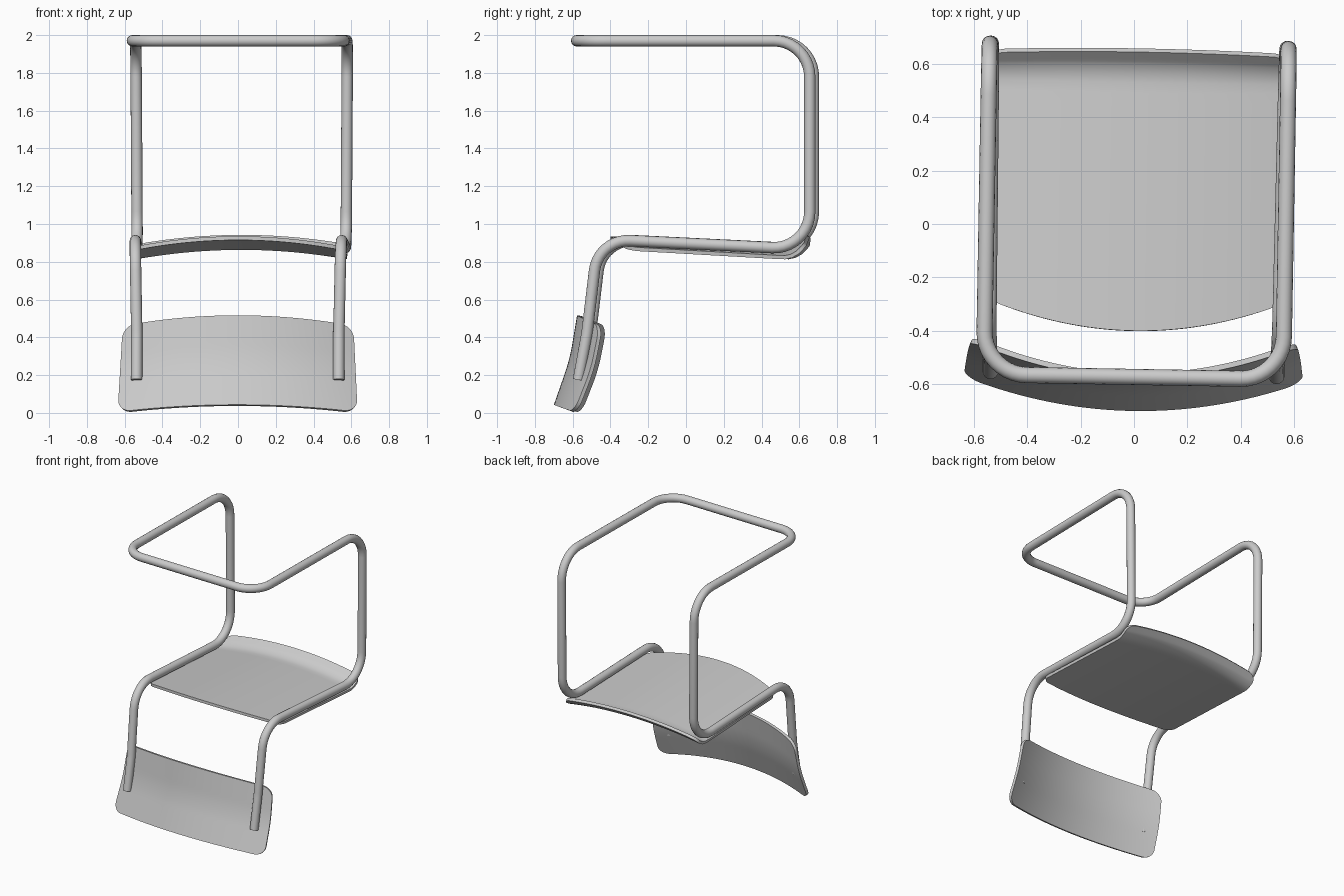
import bpy, bmesh, math
from mathutils import Vector

cube = bpy.data.objects.get("Cube")
if cube:
    bpy.data.objects.remove(cube)

grey = bpy.data.materials.new("light_grey")
grey.use_nodes = True
grey.diffuse_color = (0.6, 0.6, 0.6, 1)
grey.node_tree.nodes["Principled BSDF"].inputs["Base Color"].default_value = (0.6, 0.6, 0.6, 1)


def fillet(points, radii, steps=10):
    """Round each inner corner of a polyline with a circular arc."""
    pts = [Vector(p) for p in points]
    path = [pts[0]]
    for a, b, c, r in zip(pts, pts[1:], pts[2:], radii):
        u, w = (a - b).normalized(), (c - b).normalized()
        half = u.angle(w) / 2
        centre = b + (u + w).normalized() * (r / math.sin(half))
        start = b + u * (r / math.tan(half)) - centre
        end = b + w * (r / math.tan(half)) - centre
        sweep = start.angle(end)
        for i in range(steps + 1):
            f = i / steps
            arc = (start * math.sin((1 - f) * sweep) + end * math.sin(f * sweep)) / math.sin(sweep)
            path.append(centre + arc)
    return path + [pts[-1]]


def along(path, t):
    """Point at fraction t of the path length."""
    lengths = [(b - a).length for a, b in zip(path, path[1:])]
    left = t * sum(lengths)
    for a, b, length in zip(path, path[1:], lengths):
        if left <= length:
            return a.lerp(b, left / length)
        left -= length
    return path[-1].copy()


def finish(obj):
    """Turn into a mesh, shade, colour and give the slight turn of the whole chair."""
    bpy.ops.object.select_all(action='DESELECT')
    obj.select_set(True)
    bpy.context.view_layer.objects.active = obj
    bpy.ops.object.convert(target='MESH')
    obj.data.materials.clear()
    obj.data.materials.append(grey)
    bpy.ops.object.shade_smooth_by_angle(angle=math.radians(40))
    obj.rotation_euler.z = math.radians(-1)
    obj.location.x = 0.008


def panel(name, surface, width, length, corner, thickness=0.02, cols=32):
    """Bent sheet with rounded corners; surface(x, t) places each point."""
    ends = [corner * (1 - math.cos(i * math.pi / 16)) for i in range(9)]
    middle = [corner + (length - 2 * corner) * i / 24 for i in range(1, 24)]
    rows = ends + middle + [length - d for d in reversed(ends)]
    bm = bmesh.new()
    grid = []
    for d in rows:
        gap = max(0, corner - min(d, length - d))
        t = d / length
        half = width(t) - corner + math.sqrt(corner ** 2 - gap ** 2)
        grid.append([bm.verts.new(surface(half * (2 * i / cols - 1), t)) for i in range(cols + 1)])
    for low, high in zip(grid, grid[1:]):
        for i in range(cols):
            bm.faces.new((low[i], low[i + 1], high[i + 1], high[i]))
    mesh = bpy.data.meshes.new(name)
    bm.to_mesh(mesh)
    bm.free()
    obj = bpy.data.objects.new(name, mesh)
    bpy.context.collection.objects.link(obj)
    solid = obj.modifiers.new("thickness", 'SOLIDIFY')
    solid.thickness = thickness
    solid.offset = 0
    finish(obj)


# Tubular frame: one side, then its mirror image
side = [(0.535, -0.56, 0.175), (0.535, -0.515, 0.42), (0.545, -0.455, 0.92),
        (0.553, 0.665, 0.865), (0.56, 0.665, 1.97), (0.56, -0.572, 1.97)]
radii = [0.6, 0.18, 0.19, 0.19, 0.16]
corners = side + [(-x, y, z) for x, y, z in reversed(side)]
path = fillet(corners, radii + radii[::-1])
curve = bpy.data.curves.new("tube_frame", 'CURVE')
curve.dimensions = '3D'
curve.bevel_depth = 0.03
curve.bevel_resolution = 6
curve.use_fill_caps = True
spline = curve.splines.new('POLY')
spline.points.add(len(path) - 1)
for point, co in zip(spline.points, path):
    point.co = (*co, 1)
frame = bpy.data.objects.new("tube_frame", curve)
bpy.context.collection.objects.link(frame)
finish(frame)

# Seat: arched sheet with a bowed front edge and a turned-up rear edge
seat_line = fillet([(0, -0.4, 0.925), (0, 0.58, 0.87), (0, 0.65, 0.935)], [0.12])


def seat_surface(x, t):
    q = (x / 0.56) ** 2
    p = along(seat_line, t + 0.105 * q * (1 - t))
    return Vector((x, p.y - 0.012 * q * t, p.z - 0.05 * q))


panel("seat", seat_surface, lambda t: 0.56, 1.05, 0.06)

# Backrest: sheet bent around the two lower tube ends
back_line = fillet([(0, -0.69, 0.04), (0, -0.606, 0.28), (0, -0.567, 0.515)], [1.0])


def back_surface(x, t):
    q = (x / 0.6) ** 2
    p = along(back_line, t)
    return Vector((x, p.y + (0.105 + 0.02 * t) * q, p.z - (0.035 + 0.02 * t) * q))


panel("backrest", back_surface, lambda t: 0.632 - 0.025 * t, 0.49, 0.07)
